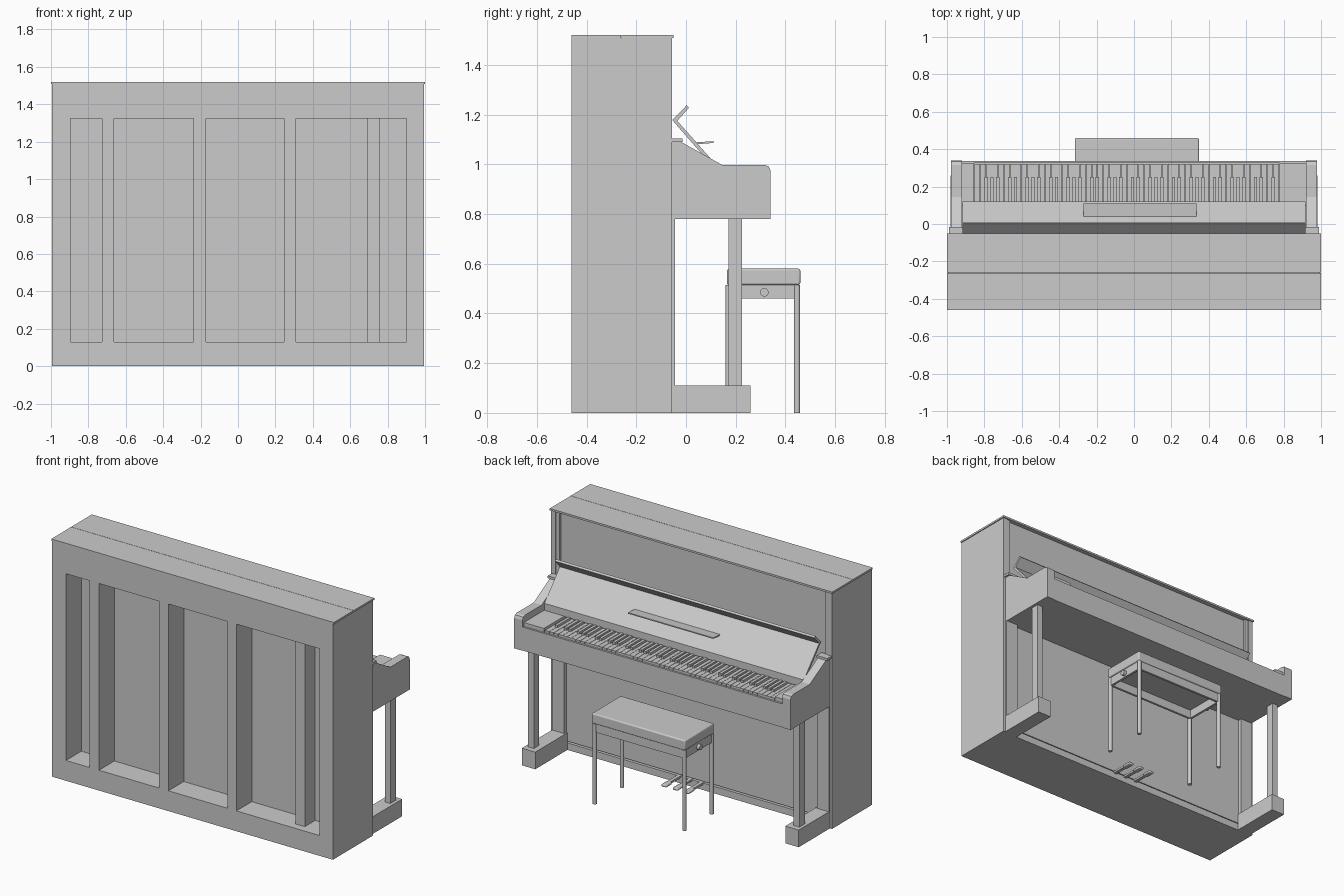
import bpy, bmesh, math
from mathutils import Matrix, Vector

cube = bpy.data.objects.get("Cube")
if cube:
    bpy.data.objects.remove(cube, do_unlink=True)

grey = bpy.data.materials.new("plain grey")
grey.use_nodes = True
COLOUR = (0.6, 0.6, 0.6, 1)
grey.diffuse_color = COLOUR
grey.node_tree.nodes["Principled BSDF"].inputs["Base Color"].default_value = COLOUR


def finish(name, bm):
    bmesh.ops.recalc_face_normals(bm, faces=bm.faces[:])
    mesh = bpy.data.meshes.new(name)
    bm.to_mesh(mesh)
    bm.free()
    mesh.materials.append(grey)
    obj = bpy.data.objects.new(name, mesh)
    bpy.context.collection.objects.link(obj)
    return obj


def add_box(bm, x, y, z):
    """Add a box given as three (low, high) ranges."""
    size = [r[1] - r[0] for r in (x, y, z)]
    mid = Vector([(r[0] + r[1]) / 2 for r in (x, y, z)])
    bmesh.ops.create_cube(bm, size=1, matrix=Matrix.Translation(mid) @ Matrix.Diagonal((*size, 1)))


def box(name, x, y, z):
    bm = bmesh.new()
    add_box(bm, x, y, z)
    return finish(name, bm)


def extrude_x(name, profile, x0, x1):
    """Extrude a (y, z) outline along x."""
    bm = bmesh.new()
    face = bm.faces.new([bm.verts.new((x0, y, z)) for y, z in profile])
    new = bmesh.ops.extrude_face_region(bm, geom=[face])["geom"]
    bmesh.ops.translate(bm, vec=(x1 - x0, 0, 0),
                        verts=[v for v in new if isinstance(v, bmesh.types.BMVert)])
    return finish(name, bm)


def smooth(obj):
    bpy.ops.object.select_all(action='DESELECT')
    obj.select_set(True)
    bpy.context.view_layer.objects.active = obj
    bpy.ops.object.shade_smooth_by_angle(angle=math.radians(40))


def cylinder(name, centre, radius, depth, along_x=False):
    bm = bmesh.new()
    turn = Matrix.Rotation(math.pi / 2, 4, 'Y') if along_x else Matrix()
    bmesh.ops.create_cone(bm, cap_ends=True, segments=20, radius1=radius, radius2=radius,
                          depth=depth, matrix=Matrix.Translation(centre) @ turn)
    smooth(finish(name, bm))


def round_edges(obj, width, segments=4):
    mod = obj.modifiers.new("round", 'BEVEL')
    mod.width, mod.segments = width, segments
    smooth(obj)


def span(a, b, side):
    return tuple(sorted((a * side, b * side)))


# Cabinet core, with the rear frame around open bays
BACK, BAY, CORE = -0.46, -0.305, -0.085
box("cabinet_core", (-0.965, 0.965), (BAY, CORE), (0, 1.508))
box("rear_top_rail", (-0.965, 0.965), (BACK, BAY), (1.325, 1.508))
box("rear_bottom_rail", (-0.965, 0.965), (BACK, BAY), (0, 0.13))
posts = [(-0.965, -0.896), (-0.728, -0.662), (-0.238, -0.17), (0.247, 0.311), (0.9, 0.965)]
for i, x in enumerate(posts):
    box(f"rear_post_{i + 1}", x, (BACK, BAY), (0.13, 1.325))
box("rear_inset_post", (0.693, 0.76), (-0.41, BAY), (0.13, 1.325))

# Two-part hinged lid
box("lid_rear", (-1, 1), (BACK, -0.261), (1.508, 1.52))
box("lid_front", (-1, 1), (-0.259, -0.05), (1.508, 1.52))

# Front panels and base board, with a narrow gap under the lower panel
box("base_board", (-0.965, 0.965), (CORE, -0.065), (0, 0.045))
box("lower_panel", (-0.9, 0.9), (CORE, -0.07), (0.053, 0.78))
box("upper_panel", (-0.945, 0.945), (CORE, -0.078), (0.9, 1.508))

# Side panels, pilasters, arms, legs and feet
arm_outline = [(-0.06, 0.78), (0.34, 0.78), (0.34, 0.975), (0.333, 0.992), (0.315, 0.998),
               (0.145, 0.998), (-0.005, 1.082), (-0.02, 1.09), (-0.06, 1.09)]
for side, word in ((1, "left"), (-1, "right")):
    box(f"{word}_side_panel", span(0.965, 0.994, side), (BACK, -0.057), (0, 1.508))
    box(f"{word}_upper_pilaster", span(0.94, 0.97, side), (CORE, -0.062), (1.09, 1.508))
    box(f"{word}_lower_pilaster", span(0.895, 0.98, side), (CORE, -0.045), (0.11, 0.78))
    extrude_x(f"{word}_arm", arm_outline, 0.92 * side, 0.978 * side)
    box(f"{word}_arm_cap", span(0.915, 0.99, side), (-0.065, -0.015), (1.09, 1.105))
    box(f"{word}_front_leg", span(0.92, 0.96, side), (0.17, 0.225), (0.11, 0.78))
    box(f"{word}_foot", span(0.885, 0.98, side), (-0.065, 0.26), (0, 0.11))

# Keybed with front rail and key blocks
box("keybed", (-0.92, 0.92), (CORE, 0.325), (0.78, 0.918))
box("key_slip", (-0.92, 0.92), (0.325, 0.337), (0.78, 0.93))
KEY_LOW, KEY_HIGH = 0.775, -0.853
box("left_key_block", (KEY_LOW + 0.003, 0.92), (0.1, 0.325), (0.918, 0.955))
box("right_key_block", (-0.92, KEY_HIGH - 0.003), (0.1, 0.325), (0.918, 0.955))

# Keyboard: 52 white keys, black keys between the proper neighbours
step = (KEY_LOW - KEY_HIGH) / 52
white, black = bmesh.new(), bmesh.new()
for i in range(52):
    x = KEY_LOW - i * step
    add_box(white, (x - step + 0.001, x - 0.001), (0.09, 0.32), (0.918, 0.942))
    if i > 0 and i % 7 in (1, 3, 4, 6, 0):
        add_box(black, (x - 0.009, x + 0.009), (0.09, 0.25), (0.93, 0.957))
finish("white_keys", white)
finish("black_keys", black)

# Open fallboard with folded lip and music shelf
extrude_x("fallboard", [(0.12, 0.952), (0.12, 1.0), (-0.035, 1.175), (0.012, 1.228), (0.003, 1.238),
                        (-0.055, 1.178), (0.1, 1.0), (0.1, 0.952)], -0.918, 0.918)
extrude_x("music_shelf", [(0.03, 1.08), (0.11, 1.086), (0.11, 1.093), (0.03, 1.088)], -0.27, 0.335)

# Pedals
for i in range(3):
    x = 0.015 + (i - 1) * 0.08
    box(f"pedal_{i + 1}", (x - 0.011, x + 0.011), (CORE, 0.05), (0.035, 0.048))
    toe = box(f"pedal_toe_{i + 1}", (x - 0.018, x + 0.018), (0.03, 0.09), (0.032, 0.048))
    round_edges(toe, 0.006, 3)

# Bench: cushion, open frame of rails, legs and height knobs
round_edges(box("bench_cushion", (-0.315, 0.347), (0.165, 0.46), (0.515, 0.58)), 0.008, 3)
for y in (0.172, 0.437):
    box("bench_long_rail", (-0.305, 0.335), (y, y + 0.015), (0.46, 0.516))
for x in (-0.308, 0.323):
    box("bench_short_rail", (x, x + 0.015), (0.175, 0.45), (0.46, 0.516))
for x in (-0.302, 0.333):
    for y in (0.171, 0.447):
        cylinder("bench_leg", (x, y, 0.2575), 0.0125, 0.515)
for x in (-0.312, 0.342):
    cylinder("bench_knob", (x, 0.315, 0.485), 0.017, 0.03, along_x=True)
